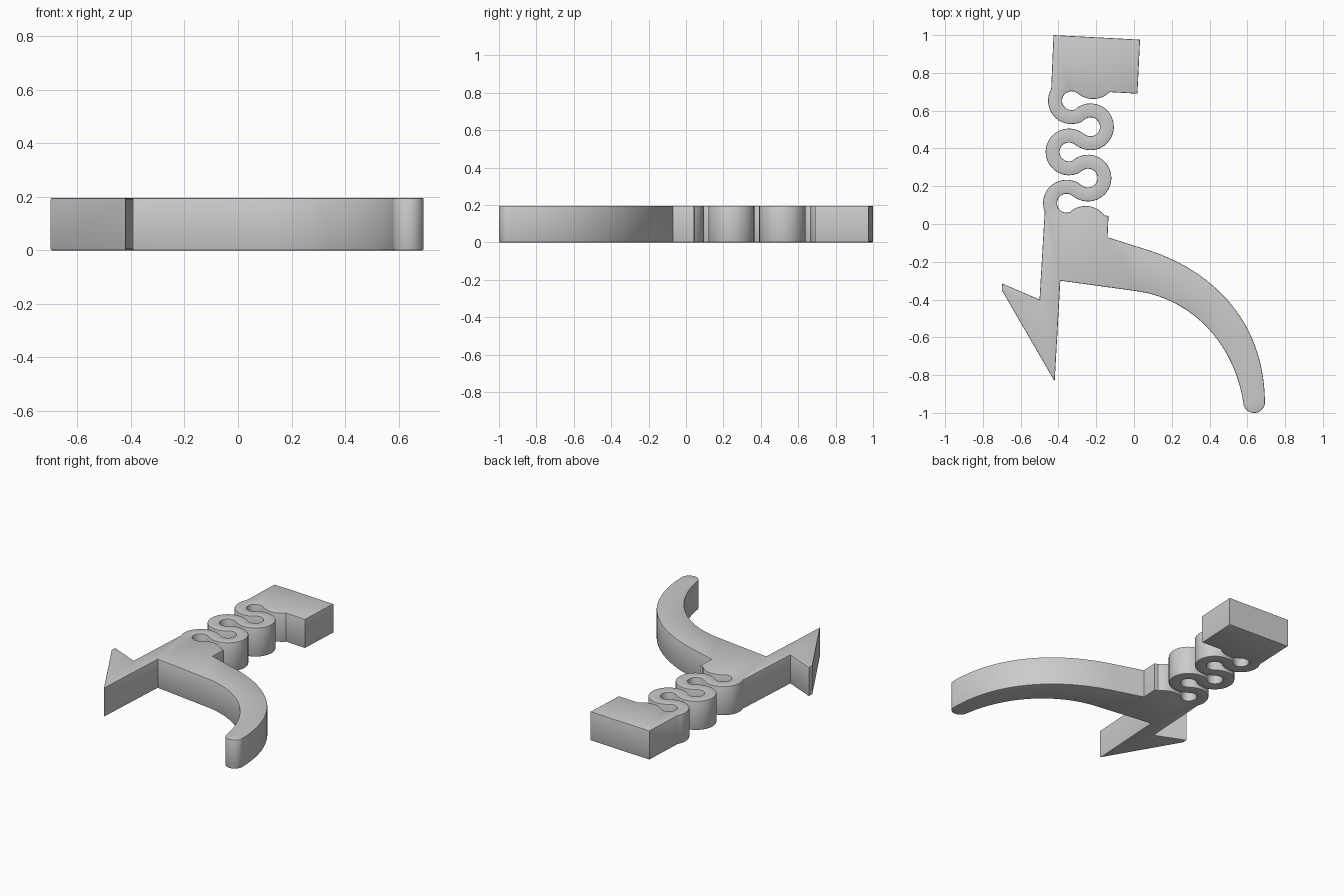
import bpy, bmesh
from math import sin, cos, atan2, radians, tau
from mathutils import Vector
from mathutils.geometry import interpolate_bezier

HEIGHT = 0.196
EDGE = 0.005          # small rounding along the rims
OUTER, INNER = 0.124, 0.05   # spring strip radii

old = bpy.data.objects.get("Cube")
if old:
    bpy.data.objects.remove(old, do_unlink=True)

grey = bpy.data.materials.new("plain grey")
grey.use_nodes = True
colour = (0.6, 0.6, 0.6, 1)
grey.diffuse_color = colour
grey.node_tree.nodes["Principled BSDF"].inputs["Base Color"].default_value = colour


def arc(c, r, a, b, steps=20):
    return [Vector((c[0] + r * cos(a + (b - a) * i / steps),
                    c[1] + r * sin(a + (b - a) * i / steps))) for i in range(steps + 1)]


def curve(p0, p1, p2, p3):
    return [Vector(p[:2]) for p in interpolate_bezier(*[Vector((*p, 0)) for p in (p0, p1, p2, p3)], 28)]


# Spring loop centres, alternating right and left; the first and last sink into the blocks
centres = [Vector(((-0.331 if i % 2 else -0.217) - 0.0132 * (i // 2),
                   (0.653 if i % 2 else 0.786) - 0.2715 * (i // 2))) for i in range(7)]


def spring_side(first, last, left_radius, right_radius, start, end):
    """One side of the winding strip, from top to bottom."""
    pts = []
    for i in range(first, last + 1):
        c, left = centres[i], i % 2
        a, b = start, end
        if i > first:
            d = centres[i - 1] - c
            a = atan2(d.y, d.x)
        if i < last:
            d = centres[i + 1] - c
            b = atan2(d.y, d.x)
        if left and b < a:
            b += tau
        if not left and b > a:
            b -= tau
        seg = arc(c, left_radius if left else right_radius, a, b)
        pts += seg if i == last else seg[:-1]
    return pts


# Outline, counter-clockwise
outline = [Vector(p) for p in [(0.018, 0.69), (0.032, 0.976), (-0.426, 1.0)]]       # end block
outline += spring_side(1, 5, OUTER, INNER, radians(150), radians(204))              # spring, left side
outline += [Vector(p) for p in [(-0.473, 0.06), (-0.5, -0.4), (-0.698, -0.315),     # body and barb
                                (-0.7, -0.35), (-0.42, -0.833), (-0.39, -0.3)]]
outline += curve((0.01, -0.355), (0.28, -0.39), (0.52, -0.6), (0.578, -0.94))       # arm, inner edge
outline += arc((0.636, -0.942), 0.058, radians(180), radians(360))[1:-1]            # arm tip
outline += curve((0.693, -0.94), (0.69, -0.52), (0.42, -0.24), (0.05, -0.13))       # arm, outer edge
outline += [Vector(p) for p in [(-0.14, -0.07), (-0.135, 0.042)]]                   # body shoulder
outline += reversed(spring_side(0, 6, INNER, OUTER, radians(-45), radians(37)))     # spring, right side

# Extrude the outline and round its rims
bm = bmesh.new()
base = bm.faces.new([bm.verts.new((p.x, p.y, 0)) for p in outline])
top = bmesh.ops.extrude_face_region(bm, geom=[base], use_keep_orig=True)
bmesh.ops.translate(bm, vec=(0, 0, HEIGHT),
                    verts=[v for v in top["geom"] if isinstance(v, bmesh.types.BMVert)])
bmesh.ops.recalc_face_normals(bm, faces=bm.faces)
rims = [e for e in bm.edges if abs(e.verts[0].co.z - e.verts[1].co.z) < EDGE]
bmesh.ops.bevel(bm, geom=rims, offset=EDGE, segments=2, profile=0.5, affect='EDGES')
bmesh.ops.triangulate(bm, faces=[f for f in bm.faces if len(f.verts) > 4])

mesh = bpy.data.meshes.new("spring_latch")
bm.to_mesh(mesh)
bm.free()
mesh.materials.append(grey)
latch = bpy.data.objects.new("spring_latch", mesh)
bpy.context.collection.objects.link(latch)
bpy.context.view_layer.objects.active = latch
latch.select_set(True)
bpy.ops.object.shade_smooth_by_angle(angle=radians(30))
